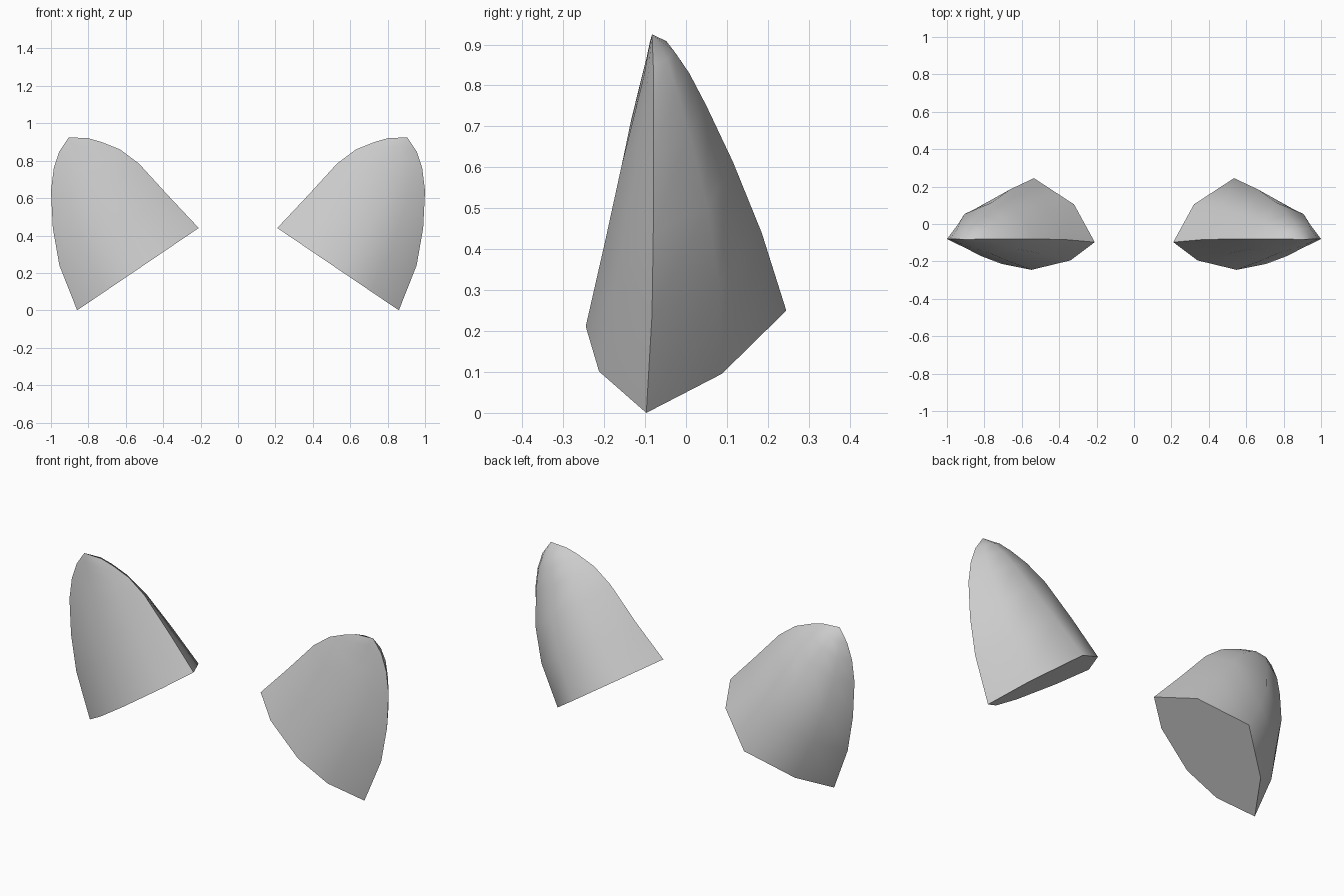
import bpy
import bmesh
from mathutils import Vector

default_cube = bpy.data.objects.get("Cube")
if default_cube:
    bpy.data.objects.remove(default_cube, do_unlink=True)

# Single light grey material
grey = bpy.data.materials.new("light_grey")
grey.use_nodes = True
grey.diffuse_color = (0.6, 0.6, 0.6, 1)
shader = grey.node_tree.nodes["Principled BSDF"]
shader.inputs["Base Color"].default_value = grey.diffuse_color
shader.inputs["Roughness"].default_value = 0.8

# Cross-sections from base to tip:
# outer rim x, z, inner rim x, z, rim y, front mid y, back mid y
SECTIONS = [
    (.86, 0, .21, .44, -.097, -.245, .245),
    (.955, .24, .37, .61, -.083, -.198, .185),
    (.99, .44, .53, .785, -.08, -.157, .115),
    (1, .64, .63, .86, -.08, -.122, .05),
    (.985, .76, .73, .9, -.08, -.102, .008),
    (.955, .85, .8, .92, -.08, -.092, -.03),
]
TIP = (.905, -.083, .925)

# Position from outer to inner rim, bulge at the base, bulge higher up
BACK = [(.18, .54, .68), (.5, 1, 1), (.83, .59, .64)]
FRONT = [(.8, .66, .7), (.48, 1, 1), (.23, .78, .74)]


def section_ring(section, height, side):
    """Closed loop: outer rim, back, inner rim, front."""
    ox, oz, ix, iz, rim_y, front_y, back_y = section
    outer = Vector((side * ox, rim_y, oz))
    inner = Vector((side * ix, rim_y, iz))

    def bulge(profile, mid_y, lift):
        points = []
        for position, low, high in profile:
            amount = low + (high - low) * height
            point = outer.lerp(inner, position)
            point.y += (mid_y - rim_y) * amount
            point.z += lift * amount
            points.append(point)
        return points

    lift = .03 * (1 - height)
    return ([outer] + bulge(BACK, back_y, lift)
            + [inner] + bulge(FRONT, front_y, 0))


def build_ear(name, side):
    bm = bmesh.new()
    rings = []
    for row, section in enumerate(SECTIONS):
        height = min(row / 2, 1)
        ring = section_ring(section, height, side)
        rings.append([bm.verts.new(point) for point in ring])
    tip = bm.verts.new((side * TIP[0], TIP[1], TIP[2]))
    count = len(rings[0])

    # Curved front and back skins
    for lower, upper in zip(rings, rings[1:]):
        for i in range(count):
            j = (i + 1) % count
            bm.faces.new((lower[i], lower[j], upper[j], upper[i]))
    for i in range(count):
        bm.faces.new((rings[-1][i], rings[-1][(i + 1) % count], tip))
    for face in bm.faces:
        face.smooth = True

    # Flat underside
    base = bm.faces.new(rings[0])
    bmesh.ops.recalc_face_normals(bm, faces=bm.faces)

    # Crisp rim and base edges
    rim = {tip}
    for ring in rings:
        rim.update((ring[0], ring[count // 2]))
    for edge in bm.edges:
        if base in edge.link_faces or all(v in rim for v in edge.verts):
            edge.smooth = False

    mesh = bpy.data.meshes.new(name)
    bm.to_mesh(mesh)
    bm.free()
    mesh.materials.append(grey)
    ear = bpy.data.objects.new(name, mesh)
    bpy.context.collection.objects.link(ear)


build_ear("left_ear", 1)
build_ear("right_ear", -1)
